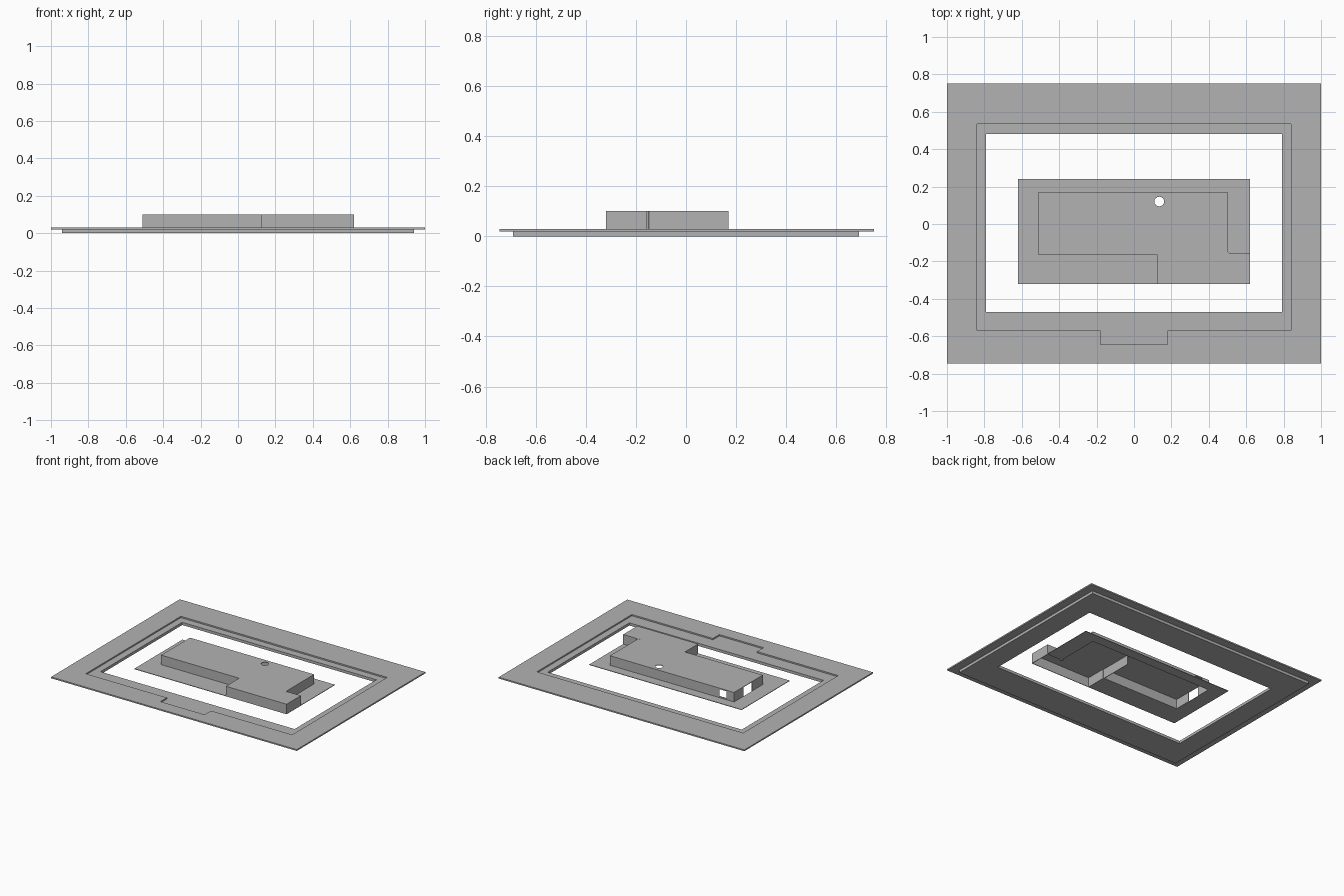
import bpy, bmesh, math
from mathutils import Vector

if "Cube" in bpy.data.objects:
    bpy.data.objects.remove(bpy.data.objects["Cube"])

grey = bpy.data.materials.new("plain_grey")
grey.diffuse_color = (0.45, 0.45, 0.45, 1)
grey.use_nodes = True
grey.node_tree.nodes["Principled BSDF"].inputs["Base Color"].default_value = grey.diffuse_color


def finish(name, bm):
    mesh = bpy.data.meshes.new(name)
    bm.to_mesh(mesh)
    bm.free()
    mesh.materials.append(grey)
    ob = bpy.data.objects.new(name, mesh)
    bpy.context.collection.objects.link(ob)
    return ob


def rect(x0, y0, x1, y1):
    return [(x0, y0), (x1, y0), (x1, y1), (x0, y1)]


def slab(name, outline, holes, z0, z1):
    """Flat plate from an outline with any number of holes."""
    bm = bmesh.new()
    edges = []
    for loop in [outline] + holes:
        vs = [bm.verts.new((x, y, z0)) for x, y in loop]
        edges += [bm.edges.new((vs[i], vs[(i + 1) % len(vs)])) for i in range(len(vs))]
    bmesh.ops.triangle_fill(bm, edges=edges, use_beauty=True, normal=(0, 0, 1))
    bmesh.ops.dissolve_limit(bm, angle_limit=0.01, verts=bm.verts[:], edges=bm.edges[:])
    got = bmesh.ops.extrude_face_region(bm, geom=bm.faces[:])
    bmesh.ops.translate(bm, vec=(0, 0, z1 - z0),
                        verts=[g for g in got["geom"] if isinstance(g, bmesh.types.BMVert)])
    bmesh.ops.recalc_face_normals(bm, faces=bm.faces[:])
    return finish(name, bm)


def walls(name, runs, z0, z1, thick=0.004):
    """Thin upright panels along straight runs, each (start, end, optional z range)."""
    bm = bmesh.new()
    for a, b, *zr in runs:
        lo, hi = zr[0] if zr else (z0, z1)
        a, b = Vector(a), Vector(b)
        d = (b - a).normalized()
        n = Vector((-d.y, d.x)) * thick        # thickness goes to the left of the run
        base = [bm.verts.new((*p, lo)) for p in (a, b, b + n, a + n)]
        top = [bm.verts.new((v.co.x, v.co.y, hi)) for v in base]
        bm.faces.new(base[::-1])
        bm.faces.new(top)
        for i in range(4):
            j = (i + 1) % 4
            bm.faces.new((base[i], base[j], top[j], top[i]))
    return finish(name, bm)


# surrounding frame: lower slab, and upper slab with a stepped opening
opening = rect(-0.79, -0.47, 0.79, 0.48)
slab("lower_frame", rect(-0.94, -0.69, 0.94, 0.69), [opening], 0.0, 0.02)
stepped = [(-0.84, -0.57), (-0.18, -0.57), (-0.18, -0.645), (0.18, -0.645),
           (0.18, -0.57), (0.84, -0.57), (0.84, 0.535), (-0.84, 0.535)]
slab("upper_frame", rect(-1, -0.745, 1, 0.75), [stepped], 0.02, 0.03)

# building footprint and the plinth around it
foot = [(-0.51, -0.165), (0.125, -0.165), (0.125, -0.32), (0.62, -0.32),
        (0.62, -0.155), (0.5, -0.155), (0.5, 0.17), (-0.51, 0.17)]
plinth = [(-0.62, -0.32), (0.125, -0.32), (0.125, -0.165), (-0.51, -0.165), (-0.51, 0.17),
          (0.5, 0.17), (0.5, -0.155), (0.62, -0.155), (0.62, 0.24), (-0.62, 0.24)]
slab("plinth", plinth, [], 0.026, 0.03)

# roof with a round opening
vent = [(0.135 + 0.026 * math.cos(t * math.tau / 16), 0.12 + 0.026 * math.sin(t * math.tau / 16))
        for t in range(16)]
slab("roof", foot, [vent], 0.096, 0.10)

# outer walls, with a window at the back and a doorway on the left
Z0, Z1 = 0.026, 0.097
runs = [(foot[i], foot[i + 1]) for i in range(6)]
runs += [((0.5, 0.17), (-0.39, 0.17)), ((-0.45, 0.17), (-0.51, 0.17)),
         ((-0.39, 0.17), (-0.45, 0.17), (Z0, 0.04)), ((-0.39, 0.17), (-0.45, 0.17), (0.092, Z1)),
         ((-0.51, 0.17), (-0.51, 0.06)), ((-0.51, -0.04), (-0.51, -0.165))]
walls("outer_walls", runs, Z0, Z1)

# inner partition
walls("partition", [((0.125, -0.165), (0.125, 0.08))], Z0, Z1)

# corner post
bm = bmesh.new()
bmesh.ops.create_cone(bm, cap_ends=True, segments=12, radius1=0.012, radius2=0.012, depth=0.0745)
bmesh.ops.translate(bm, verts=bm.verts[:], vec=(0.497, -0.158, 0.0635))
finish("corner_post", bm)
